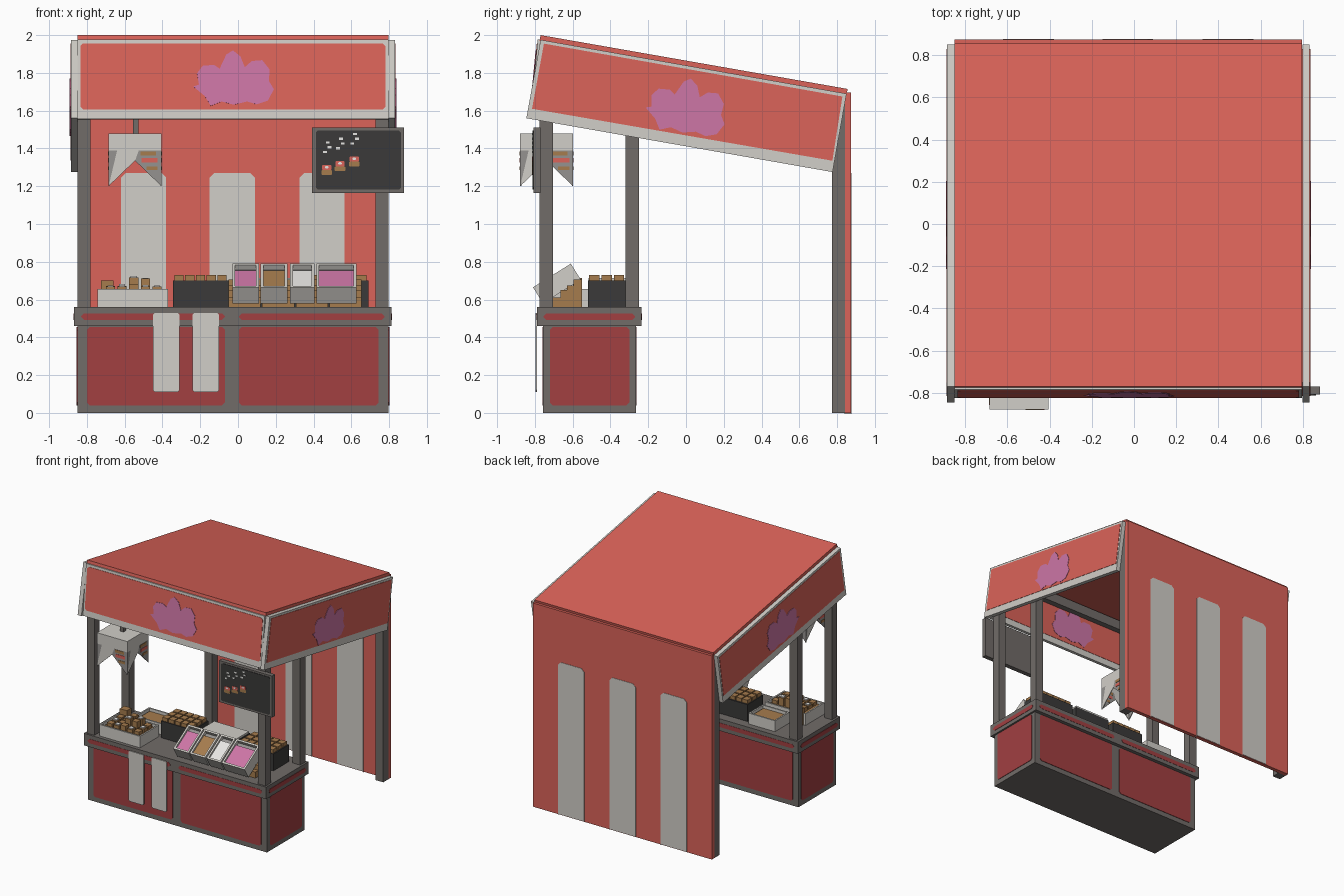
import bpy, bmesh, math, random
from mathutils import Matrix, Vector

if "Cube" in bpy.data.objects:
    bpy.data.objects.remove(bpy.data.objects["Cube"])
random.seed(4)


def material(name, r, g, b):
    m = bpy.data.materials.new(name)
    m.use_nodes = True
    m.diffuse_color = (r, g, b, 1)
    m.node_tree.nodes["Principled BSDF"].inputs["Base Color"].default_value = (r, g, b, 1)
    return m


RED = material("awning red", .71, .125, .10)
DARK_RED = material("panel dark red", .36, .05, .053)
FRAME = material("frame grey", .165, .15, .14)
PALE = material("pale grey", .64, .62, .58)
PINK = material("pink", .61, .18, .38)
BLACK = material("charcoal", .043, .042, .041)
BROWN = material("bread brown", .38, .20, .075)
MID = material("mid grey", .30, .29, .28)
WHITE = material("white", .85, .84, .82)


def slabs(name, polys, mat, M=Matrix()):
    """Extrude outlines [(points, low, high), ...] along local z into one object."""
    bm = bmesh.new()
    for pts, lo, hi in polys:
        f = bm.faces.new([bm.verts.new((a, b, lo)) for a, b in pts])
        r = bmesh.ops.extrude_face_region(bm, geom=[f])
        up = [v for v in r["geom"] if isinstance(v, bmesh.types.BMVert)]
        bmesh.ops.translate(bm, verts=up, vec=(0, 0, hi - lo))
    bmesh.ops.transform(bm, matrix=M, verts=bm.verts)
    bmesh.ops.recalc_face_normals(bm, faces=bm.faces)
    me = bpy.data.meshes.new(name)
    bm.to_mesh(me)
    bm.free()
    me.materials.append(mat)
    ob = bpy.data.objects.new(name, me)
    bpy.context.collection.objects.link(ob)
    return ob


def rect(a0, a1, b0, b1, c=0):
    """Rectangle outline with optional cut corners."""
    if not c:
        return [(a0, b0), (a1, b0), (a1, b1), (a0, b1)]
    return [(a0 + c, b0), (a1 - c, b0), (a1, b0 + c), (a1, b1 - c),
            (a1 - c, b1), (a0 + c, b1), (a0, b1 - c), (a0, b0 + c)]


def boxes(name, items, mat, M=Matrix()):
    return slabs(name, [(rect(*i[:4]), i[4], i[5]) for i in items], mat, M)


def open_box(name, x0, x1, y0, y1, z0, z1, mat, M=Matrix(), t=.012):
    boxes(name, [(x0, x1, y0, y1, z0, z0 + t), (x0, x0 + t, y0, y1, z0, z1),
                 (x1 - t, x1, y0, y1, z0, z1), (x0, x1, y0, y0 + t, z0, z1),
                 (x0, x1, y1 - t, y1, z0, z1)], mat, M)


def basis(ax, ay, az, o=(0, 0, 0)):
    M = Matrix((ax, ay, az)).transposed().to_4x4()
    M.translation = Vector(o)
    return M


SIDE = basis((0, 1, 0), (0, 0, 1), (1, 0, 0))    # outline (y, z), depth along x
FRONT = basis((1, 0, 0), (0, 0, 1), (0, -1, 0))  # outline (x, z), depth toward the front

# Roof, back wall and its stripes
X0, X1 = -.85, .797
slabs("roof", [([(-.775, 1.97), (.85, 1.685), (.856, 1.715), (-.77, 2.0)], X0, X1)], RED, SIDE)
boxes("back_wall", [(X0, X1, .842, .874, 0, 1.695)], RED)
slabs("back_stripes", [(rect(a, a + .24, -.03, 1.27, .025)[2:-1] + [(a, .004), (a + .24, .004)],
                        -.877, -.839) for a in (-.62, -.15, .325)], PALE, FRONT)

# Emblem outline, centred on its own origin
CLOUD = [(-.21, -.04), (-.18, -.03), (-.19, .03), (-.16, .07), (-.10, .075), (-.07, .055),
         (-.035, .13), (0, .152), (.04, .12), (.063, .063), (.10, .095), (.155, .10),
         (.195, .05), (.19, -.01), (.217, -.055), (.185, -.115), (.127, -.135),
         (.075, -.12), (.005, -.137), (-.06, -.12), (-.117, -.143), (-.15, -.09)]

# Side awnings
tilt = Matrix.Rotation(-math.radians(10), 2)
side_cloud = [tuple(tilt @ Vector(p) + Vector((0, 1.62))) for p in CLOUD]
for side, lo, hi in (("right", -.885, -.851), ("left", .798, .832)):
    slabs(side + "_awning_frame", [([(-.77, 1.975), (.85, 1.69), (.776, 1.275), (-.845, 1.56)],
                                    lo, hi)], PALE, SIDE)
    slabs(side + "_awning_cloth", [([(-.752, 1.955), (.828, 1.675), (.775, 1.335), (-.815, 1.61)],
                                    lo - .003, hi + .003)], RED, SIDE)
    slabs(side + "_awning_emblem", [(side_cloud, lo - .006, hi + .006)], PINK, SIDE)

# Front awning, leaning out at the bottom
lean = basis((1, 0, 0), Vector((0, .04, .42)).normalized(),
             Vector((0, -.42, .04)).normalized(), (-.027, -.81, 1.555))
slabs("front_awning_frame", [(rect(-.823, .823, 0, .422), -.015, .015)], PALE, lean)
slabs("front_awning_cloth", [(rect(-.808, .808, .05, .402, .015), -.018, .018)], RED, lean)
slabs("front_awning_emblem", [([(a, b + .212) for a, b in CLOUD], -.021, .021)], PINK, lean)

# Posts and top beam
post_x = ((X0, -.78), (.727, X1))
boxes("counter_posts", [(a, b, y, y + .07, .5, z) for a, b in post_x
                        for y, z in ((-.775, 1.955), (-.32, 1.88))], FRAME)
boxes("rear_posts", [(a, b, .772, .842, 0, 1.69) for a, b in post_x], FRAME)
boxes("top_beam", [(-.78, .727, -.765, -.715, 1.87, 1.95)], FRAME)

# Counter with inset coloured panels
boxes("counter_base", [(X0, X1, -.757, -.265, 0, .47)], FRAME)
boxes("counter_top", [(-.867, .812, -.79, -.235, .46, .56)], FRAME)
bays = ((-.80, -.07), (.005, .745))
slabs("counter_panels", [(rect(a, b, .04, .455, .015), lo, lo + .006)
                         for a, b in bays for lo in (.755, .261)], DARK_RED, FRONT)
slabs("counter_side_panels", [(rect(-.72, -.30, .04, .455, .015), lo, lo + .006)
                              for lo in (-.854, .795)], DARK_RED, SIDE)
slabs("counter_top_strips", [(rect(a, b, .492, .527, .015), lo, lo + .005)
                             for a, b in ((-.83, -.07), (.005, .775)) for lo in (.787, .233)],
      DARK_RED, FRONT)
slabs("counter_top_side_strips", [(rect(-.755, -.27, .492, .527, .015), lo, lo + .005)
                                  for lo in (-.870, .810)], DARK_RED, SIDE)
slabs("hanging_towels", [(rect(a, a + .14, .11, .53, .01), .788, .797)
                         for a in (-.45, -.24)], PALE, FRONT)

# Pale trays with pastries
open_box("front_tray", -.745, -.37, -.76, -.51, .56, .655, PALE)
boxes("front_tray_board", [(-.72, -.395, -.735, -.535, .60, .64)], BROWN)
open_box("back_tray", -.62, -.375, -.475, -.285, .56, .65, PALE)
boxes("back_tray_filling", [(-.60, -.395, -.455, -.305, .60, .63)], BROWN)
pastry, icing = [], []
for i in range(5):
    for j in range(3):
        x, y = -.70 + i * .062, -.725 + j * .063
        h = .665 + random.random() * .02 + (.035 if i in (2, 3) and j else 0)
        pastry.append((x, x + .048, y, y + .048, .635, h))
        if (i + j) % 2:
            icing.append((x + .008, x + .04, y + .008, y + .04, h, h + .008))
pastry.append((-.725, -.66, -.52, -.46, .56, .70))
boxes("pastries", pastry, BROWN)
boxes("pastry_icing", icing, WHITE)

# Black crates along the back
crates = ((-.345, -.05), (0, .33), (.37, .69))
for i, (a, b) in enumerate(crates):
    boxes("crate_%d" % (i + 1), [(a, b, -.52, -.315, .56, .70)], BLACK)
for name, a, b in (("right_loaves", *crates[0]), ("left_loaves", *crates[2])):
    w = (b - a - .01) / 5
    boxes(name, [(a + .008 + i * w, a + i * w + w, -.513 + j * .066, -.459 + j * .066, .695, .73)
                 for i in range(5) for j in range(3)], BROWN)
boxes("crate_lid", [(.005, .325, -.515, -.32, .70, .715)], PALE)

# Stepped stand with tilted display bins
stair = [(-.705, .56), (-.55, .56), (-.55, .705), (-.595, .705), (-.595, .675),
         (-.63, .675), (-.63, .65), (-.665, .65), (-.665, .61), (-.705, .61)]
slabs("stepped_stand", [(stair, a, a + .17) for a in (-.05, .128, .306, .484)], BROWN, SIDE)
slope = basis((1, 0, 0), (0, .848, .53), (0, -.53, .848), (0, -.757, .58))
bins = ((-.03, .11, PINK), (.12, .262, BROWN), (.275, .405, WHITE), (.415, .627, PINK))
for i, (a, b, mat) in enumerate(bins):
    open_box("display_bin_%d" % (i + 1), a, b, 0, .236, 0, .10, PALE, slope, .015)
    boxes("bin_filling_%d" % (i + 1), [(a + .012, b - .012, .012, .19, .01, .085)], mat, slope)
    boxes("bin_divider_%d" % (i + 1), [(a + .012, b - .012, .19, .224, .01, .07)], MID, slope)

# Menu board with small pictures and chalk marks
slabs("menu_board_frame", [(rect(.392, .88, 1.165, 1.51), .77, .808)], FRAME, FRONT)
slabs("menu_board_slate", [(rect(.412, .862, 1.182, 1.495, .01), .807, .812)], BLACK, FRONT)
pics = ((.47, 1.285), (.54, 1.305), (.615, 1.33))
for name, mat, w, lo, hi in (("menu_bread", BROWN, .028, -.025, 0),
                             ("menu_jam", RED, .025, 0, .028), ("menu_cream", WHITE, .010, .01, .022)):
    slabs(name, [(rect(x - w, x + w, z + lo, z + hi, .004), .81, .814 + (.002 if mat == WHITE else 0))
                 for x, z in pics], mat, FRONT)
slabs("menu_chalk_marks", [(rect(x + d, x + d + .02, z + .09 + e, z + .102 + e), .81, .814)
                           for x, z in pics for d, e in ((-.02, 0), (.005, .025), (-.005, .05))],
      WHITE, FRONT)

# Hanging draped lantern: square top, four sides with drooping corners
c, h = Vector((-.545, -.738, 0)), .14
boxes("lantern_rod", [(-.556, -.526, -.755, -.725, 1.47, 1.96)], FRAME)
boxes("lantern_top", [(c.x - h, c.x + h, c.y - h, c.y + h, 1.472, 1.48)], PALE)
for k, side in enumerate(("front", "left", "back", "right")):
    M = Matrix.Translation(c) @ Matrix.Rotation(k * math.pi / 2, 4, "Z") @ FRONT
    slabs("lantern_band_" + side, [(rect(-h, h, 1.39, 1.475), h - .006, h),
                                   ([(-.095, 1.39), (-h, 1.2), (0, 1.335), (.02, 1.39)], h - .006, h)],
          PALE, M)
    slabs("lantern_corners_" + side, [([(-h, 1.2), (-.095, 1.39), (-h, 1.39)], h - .006, h),
                                      ([(.02, 1.39), (0, 1.335), (h, 1.2), (h, 1.39)], h - .006, h)],
          MID, M)
    slabs("lantern_bread_" + side, [(rect(.03, .11, 1.362, 1.385), h - .008, h + .003),
                                    (rect(.06, .12, 1.285, 1.305), h - .008, h + .003)], BROWN, M)
    slabs("lantern_jam_" + side, [(rect(.035, .12, 1.325, 1.35), h - .008, h + .003)], RED, M)
